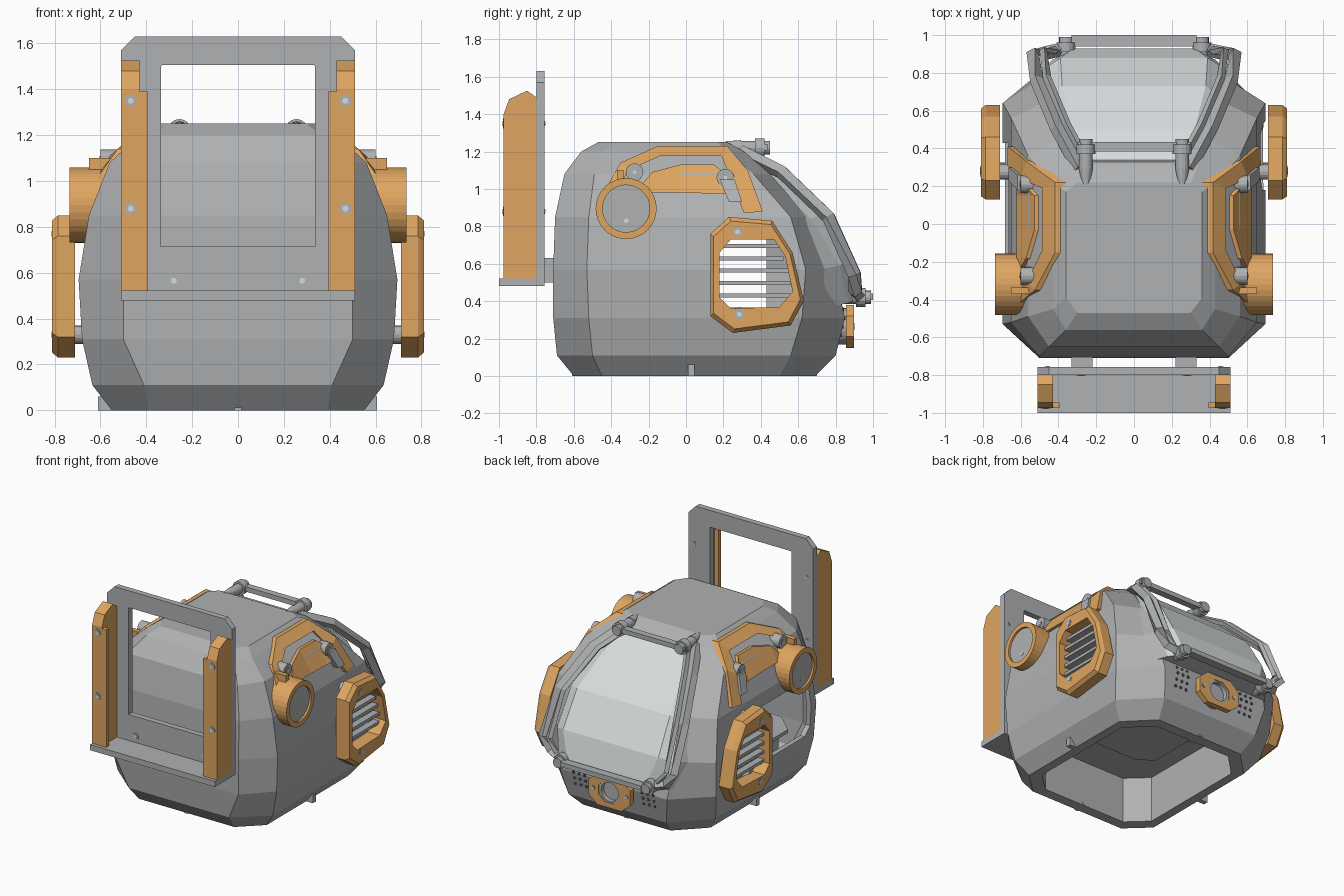
import bpy, bmesh, math
from mathutils import Vector

cube = bpy.data.objects.get("Cube")
if cube:
    bpy.data.objects.remove(cube)


def material(name, rgb):
    m = bpy.data.materials.new(name)
    m.use_nodes = True
    m.diffuse_color = (*rgb, 1)
    m.node_tree.nodes["Principled BSDF"].inputs["Base Color"].default_value = (*rgb, 1)
    return m


GREY = material("shell grey", (0.43, 0.44, 0.45))
ORANGE = material("orange", (0.74, 0.38, 0.12))
GLASS = material("pale visor", (0.68, 0.71, 0.72))
DARK = material("dark hole", (0.07, 0.07, 0.075))


def finish(name, bm, mats):
    bmesh.ops.recalc_face_normals(bm, faces=bm.faces)
    me = bpy.data.meshes.new(name)
    bm.to_mesh(me)
    bm.free()
    for m in mats if isinstance(mats, (list, tuple)) else [mats]:
        me.materials.append(m)
    ob = bpy.data.objects.new(name, me)
    bpy.context.collection.objects.link(ob)
    return ob


def loft(name, loops, mat, caps=True, wrap=False):
    """Join closed loops of equal length with quads."""
    bm = bmesh.new()
    rings = [[bm.verts.new(p) for p in loop] for loop in loops]
    n = len(rings[0])
    for a, b in zip(rings, rings[1:] + rings[:1] if wrap else rings[1:]):
        for i in range(n):
            j = (i + 1) % n
            bm.faces.new((a[i], a[j], b[j], b[i]))
    if caps and not wrap:
        bm.faces.new(rings[0])
        bm.faces.new(rings[-1])
    return finish(name, bm, mat)


def box(name, lo, hi, mat):
    return loft(name, [[(lo[0], lo[1], z), (hi[0], lo[1], z), (hi[0], hi[1], z), (lo[0], hi[1], z)]
                       for z in (lo[2], hi[2])], mat)


def prism_x(name, yz, x0, x1, mat):
    return loft(name, [[(x, y, z) for y, z in yz] for x in (x0, x1)], mat)


def circle(c, axis, r, n):
    q = Vector(axis).to_track_quat("Z", "Y")
    return [Vector(c) + q @ Vector((r * math.cos(t), r * math.sin(t), 0))
            for t in (2 * math.pi * i / n for i in range(n))]


def rod(name, a, b, r, mat, n=16, r2=None):
    axis = Vector(b) - Vector(a)
    return loft(name, [circle(a, axis, r, n), circle(b, axis, r if r2 is None else r2, n)], mat)


def beam(name, pts, r, mat):
    """Square bar following a path."""
    loops = []
    for i, p in enumerate(pts):
        d = Vector(pts[min(i + 1, len(pts) - 1)]) - Vector(pts[max(i - 1, 0)])
        loops.append(circle(p, d, r, 4))
    return loft(name, loops, mat)


def screw(name, p, axis, r=0.026):
    p, axis = Vector(p), Vector(axis)
    rod(name, p, p + axis * 0.003, r, GREY)
    rod(name + "_centre", p, p + axis * 0.005, r * 0.5, GLASS)


# Shell rows: z, side x, front x, front y, side front y, side back y, back y, back x
ROWS = [(0, .55, .39, -.60, -.45, .50, .69, .36),
        (.11, .635, .41, -.69, -.50, .56, .80, .40),
        (.31, .68, .50, -.71, -.52, .62, .85, .44),
        (.57, .695, .50, -.71, -.53, .64, .79, .46),
        (.85, .65, .50, -.70, -.52, .56, .65, .46),
        (1.08, .56, .45, -.65, -.49, .36, .45, .40),
        (1.20, .43, .36, -.56, -.45, .22, .31, .34),
        (1.25, .36, .30, -.47, -.39, .17, .22, .30)]


def side_x(z):
    for a, b in zip(ROWS, ROWS[1:]):
        if z <= b[0]:
            return a[1] + (b[1] - a[1]) * (z - a[0]) / (b[0] - a[0])
    return ROWS[-1][1]


def shell_loop(z, hx, fx, yf, sf, sb, yb, bx):
    half = [(fx, yf), (hx, sf), (hx, sb), (bx, yb)]
    return [(x, y, z) for x, y in half] + [(-x, y, z) for x, y in reversed(half)]


# Shell: hollow, with a bottom opening inside a flat rim
loops = [shell_loop(*r) for r in ROWS]
rim = [(x * 0.88, 0.04 + (y - 0.04) * 0.88, z) for x, y, z in loops[0]]
shell = loft("helmet_shell", [rim] + loops, GREY, caps=False)
bm = bmesh.new()
bm.from_mesh(shell.data)
bm.verts.ensure_lookup_table()
bm.faces.new(bm.verts[-8:])
bmesh.ops.recalc_face_normals(bm, faces=bm.faces)
top = max(bm.faces, key=lambda f: f.calc_center_median().z)
if top.normal.z < 0:
    bmesh.ops.reverse_faces(bm, faces=bm.faces)
bm.to_mesh(shell.data)
bm.free()
solid = shell.modifiers.new("thickness", "SOLIDIFY")
solid.thickness = 0.04
solid.offset = -1

VENT_OUT = [(.13, .76), (.23, .85), (.46, .83), (.57, .66), (.63, .40), (.56, .27), (.25, .23), (.13, .32)]
VENT_IN = [(.18, .66), (.24, .73), (.47, .73), (.53, .64), (.57, .45), (.50, .37), (.24, .36), (.18, .42)]
cutters = [prism_x("vent_cutter", VENT_IN, .5, .9, GREY),
           prism_x("side_window_cutter", [(-.47, .42), (-.41, .36), (.43, .36), (.43, .76), (-.41, .76), (-.47, .70)],
                   -.9, -.5, GREY)]
for c in cutters:
    c.hide_render = True
    cut = shell.modifiers.new("cut", "BOOLEAN")
    cut.operation = "DIFFERENCE"
    cut.object = c
    cut.solver = "EXACT"
bpy.context.view_layer.update()
baked = bpy.data.meshes.new_from_object(shell.evaluated_get(bpy.context.evaluated_depsgraph_get()))
shell.modifiers.clear()
shell.data = baked
for c in cutters:
    bpy.data.objects.remove(c)

# Closed tray inside the base, open below
tray = loft("inner_tray", [[(x, y, h) for x, y, z in rim] for h in (.36, .01)], GREY, caps=False)
loft("tray_ceiling", [[(x * 1.1, y * 1.1, h) for x, y, z in rim] for h in (.34, .365)], GREY)
loft("ceiling_hatch", [[(x * .7, y * .6 + .06, h) for x, y, z in rim] for h in (.325, .345)], GREY)

# Visor rows: y, z, inner half width, outer half width
visor_loops = []
for y, z, i, o in [(.34, 1.19, .26, .33), (.50, 1.08, .32, .41), (.73, .87, .38, .47),
                   (.88, .62, .39, .48), (.93, .42, .32, .43)]:
    half = [(i, y, z), (o, y - .06, z - .03), (o + .07, y - .16, z - .05)]
    visor_loops.append(half + [(-x, b, c) for x, b, c in reversed(half)])
visor = loft("visor", visor_loops, [GLASS, GREY])
for f in visor.data.polygons:
    if max(abs(visor.data.vertices[v].co.x) for v in f.vertices) > .485 or len(f.vertices) > 4:
        f.material_index = 1


def strip(name, pairs, s, mat, lift=.03):
    """Band of quads hugging the side of the shell."""
    loops = []
    for outer, inner in pairs:
        loops.append([(s * (side_x(z) + d), y, z)
                      for (y, z), d in ((outer, lift), (inner, lift), (inner, -.03), (outer, -.03))])
    return loft(name, loops, mat)


for s, side in ((1, "left"), (-1, "right")):
    # Vent frame with slats and fixings
    cy, cz = .37, .54
    small = [(cy + (y - cy) * .93, cz + (z - cz) * .93) for y, z in VENT_OUT]
    loft(side + "_vent_frame", [[(s * x, y, z) for y, z in pts] for x, pts in
                                ((.71, VENT_OUT), (.785, VENT_OUT), (.81, small), (.81, VENT_IN), (.71, VENT_IN))],
         ORANGE, wrap=True)
    for k in range(5):
        z = .42 + k * .066
        end = .56 if k < 3 else .52
        prism_x(f"{side}_vent_slat_{k}", [(.17, z), (end, z), (end, z + .022), (.17, z + .022)],
                s * .715, s * .765, GREY)
    for y, z in ((.275, .77), (.285, .33)):
        rod(side + "_vent_post", (s * .63, y, z), (s * .72, y, z), .04, GREY)
        screw(side + "_vent_screw", (s * .809, y, z), (s, 0, 0))

    # Ear cup
    ear = lambda x, r: circle((s * x, -.32, .895), (s, 0, 0), r, 32)
    loft(side + "_ear_ring", [ear(.54, .163), ear(.735, .163), ear(.735, .126), ear(.54, .126)], ORANGE, wrap=True)
    rod(side + "_ear_cap", (s * .56, -.32, .895), (s * .72, -.32, .895), .127, GREY, 32)
    rod(side + "_ear_dot", (s * .72, -.32, .83), (s * .724, -.32, .83), .013, GLASS, 12)
    box(side + "_ear_bracket", (min(s * .48, s * .65), -.37, 1.045), (max(s * .48, s * .65), -.335, 1.10), ORANGE)

    # Side trim band, inlay and pivots
    strip(side + "_trim_band", [((-.43, 1.00), (-.36, 1.00)), ((-.35, 1.14), (-.31, 1.10)),
                                ((-.15, 1.23), (-.14, 1.175)), ((.22, 1.23), (.19, 1.175)),
                                ((.33, 1.10), (.24, 1.05)), ((.41, .88), (.31, .87))], s, ORANGE, .03)
    strip(side + "_inlay", [((-.24, 1.02), (-.24, .98)), ((-.18, 1.09), (-.18, .98)), ((-.03, 1.13), (-.03, .98)),
                            ((.15, 1.13), (.15, .975)), ((.21, 1.08), (.21, .975))], s, ORANGE, .022)
    strip(side + "_pivot_arm", [((.26, 1.05), (.18, 1.05)), ((.30, .93), (.23, .93))], s, GREY, .045)
    for y, z in ((.21, 1.06), (-.275, 1.09)):
        rod(side + "_pivot", (s * .5, y, z), (s * .6, y, z), .047, GREY)
        screw(side + "_pivot_screw", (s * .6, y, z), (s, 0, 0), .02)

    # Visor rails and clamps
    rail = [(.29, .29, 1.20), (.41, .51, 1.09), (.515, .76, .85), (.535, .90, .54), (.47, .905, .45), (.36, .93, .42)]
    beam(side + "_outer_rail", [(s * x, y, z) for x, y, z in rail], .036, GREY)
    beam(side + "_inner_rail", [(s * (x - .055), y + .015, z + .005) for x, y, z in rail[:-1]], .022, GREY)
    for part, y0, y1, z in (("top", .28, .45, 1.22), ("low", .84, .99, .42)):
        x = s * (.255 if part == "top" else .36)
        rod(f"{side}_{part}_clamp", (x, y0, z), (x, y1, z), .036, GREY)
        rod(f"{side}_{part}_clamp_collar", (x, y1 - .08, z), (x, y1 - .03, z), .05, GREY)
    rod(side + "_clamp_tip", (s * .255, .29, 1.225), (s * .255, .21, 1.235), .036, GREY, 12, .02)

    # Front rack posts, bolted in an L section
    prism_x(side + "_rack_post", [(-.975, .52), (-.975, 1.40), (-.945, 1.48), (-.85, 1.525), (-.80, 1.49), (-.80, .52)],
            s * .43, s * .51, ORANGE)
    box(side + "_post_flange", (min(s * .395, s * .43), -.975, .52), (max(s * .395, s * .43), -.945, 1.39), ORANGE)
    for z in (.88, 1.35):
        screw(side + "_post_screw", (s * .468, -.975, z), (0, -1, 0))
        screw(side + "_rack_back_screw", (s * .46, -.757, z), (0, 1, 0), .014)
    screw(side + "_rack_screw", (s * .28, -.80, .565), (0, -1, 0))
    box(side + "_rack_mount", (s * .275 - .055, -.76, .50), (s * .275 + .055, -.67, .63), GREY)

    # Lower tab and speaker holes
    box(side + "_bottom_tab", (s * .57 - .04, .01, 0), (s * .57 + .035, .045, .06), GREY)
    for i in range(3):
        for j in range(4):
            x, z = .235 + .045 * i, .22 + .045 * j
            y = .80 + .05 * (z - .11) / .20 if z < .31 else .85 - .06 * (z - .31) / .26
            rod(side + "_speaker_hole", (s * x, y - .01, z), (s * x, y + .004, z), .011, DARK, 8)

# Visor cross bars
box("top_bar", (-.30, .385, 1.205), (.30, .435, 1.24), GREY)
box("bottom_bar", (-.33, .94, .405), (.33, 1.0, .44), GREY)

# Rack: plate with a window, and a shelf
outer = [(-.51, .48), (.51, .48), (.51, 1.57), (.45, 1.63), (-.45, 1.63), (-.51, 1.57)]
inner = [(-.335, .715), (.335, .715), (.335, 1.50), (.33, 1.505), (-.33, 1.505), (-.335, 1.50)]
loft("rack_plate", [[(x, y, z) for x, z in pts] for y, pts in
                    ((-.80, outer), (-.757, outer), (-.757, inner), (-.80, inner))], GREY, wrap=True)
box("rack_shelf", (-.51, -1.0, .48), (.51, -.757, .522), GREY)

# Chin port
port = [(-.17, .21), (-.10, .15), (.10, .15), (.17, .21), (.17, .32), (.10, .38), (-.10, .38), (-.17, .32)]
hole = [(.095 * math.cos(a), .265 + .085 * math.sin(a)) for a in (math.radians(202.5 + 45 * k) for k in range(8))]
loft("chin_plate", [[(x, y, z) for x, z in pts] for y, pts in
                    ((.855, port), (.897, port), (.897, hole), (.855, hole))], ORANGE, wrap=True)
ring = lambda y, r: circle((0, y, .265), (0, 1, 0), r, 24)
loft("chin_ring", [ring(.80, .098), ring(.892, .098), ring(.892, .07), ring(.80, .07)], GREY, wrap=True)
rod("chin_lens", (0, .80, .265), (0, .86, .265), .072, GREY, 24)
for x in (-.135, .135):
    screw("chin_screw", (x, .897, .265), (0, 1, 0), .018)

# Centre tabs under the rim
box("front_tab", (-.016, -.61, 0), (.016, -.52, .02), GREY)
box("back_tab", (-.016, .60, 0), (.016, .70, .02), GREY)
